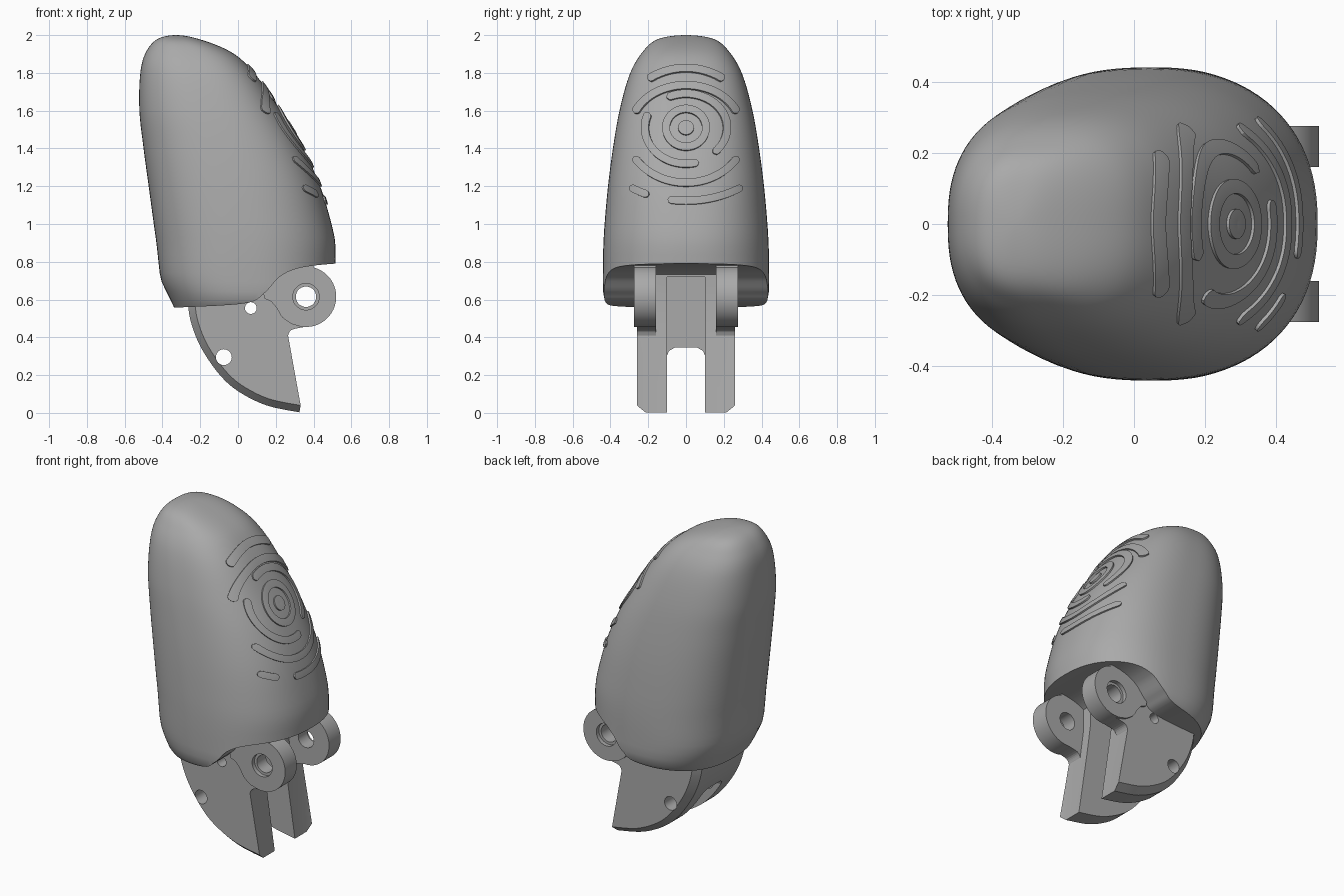
import bpy, bmesh, math
from mathutils import Vector

cube = bpy.data.objects.get("Cube")
if cube:
    bpy.data.objects.remove(cube, do_unlink=True)

GREY = (0.40, 0.40, 0.40, 1)
mat = bpy.data.materials.new("matte grey")
mat.use_nodes = True
mat.diffuse_color = GREY
mat.node_tree.nodes["Principled BSDF"].inputs["Base Color"].default_value = GREY


def make(name, bm, smooth=False):
    bmesh.ops.recalc_face_normals(bm, faces=bm.faces[:])
    mesh = bpy.data.meshes.new(name)
    bm.to_mesh(mesh)
    bm.free()
    ob = bpy.data.objects.new(name, mesh)
    bpy.context.scene.collection.objects.link(ob)
    mesh.materials.append(mat)
    if smooth:
        shade(ob)
    return ob


def select(ob):
    bpy.ops.object.select_all(action='DESELECT')
    ob.select_set(True)
    bpy.context.view_layer.objects.active = ob


def shade(ob):
    select(ob)
    bpy.ops.object.shade_smooth_by_angle(angle=math.radians(28))


def loft(name, layers):
    """Skin matching x-z outlines given as (y, outline)."""
    bm = bmesh.new()
    rings = [[bm.verts.new((x, y, z)) for x, z in outline] for y, outline in layers]
    bm.faces.new(rings[0])
    bm.faces.new(rings[-1])
    n = len(rings[0])
    for a, b in zip(rings, rings[1:]):
        for i in range(n):
            j = (i + 1) % n
            bm.faces.new((a[i], a[j], b[j], b[i]))
    return make(name, bm)


def prism(name, outline, y0, y1):
    return loft(name, [(y0, outline), (y1, outline)])


def inset(path, d):
    """Shift an open path sideways, to the left of its direction."""
    out = []
    for i, p in enumerate(path):
        t = (Vector(path[min(i + 1, len(path) - 1)]) - Vector(path[max(i - 1, 0)])).normalized()
        out.append((p[0] - t.y * d, p[1] + t.x * d))
    return out


def disc(cx, cz, r, start=0, end=360, n=40):
    steps = n if end - start == 360 else n + 1
    angles = [math.radians(start + (end - start) * i / n) for i in range(steps)]
    return [(cx + r * math.cos(a), cz + r * math.sin(a)) for a in angles]


def carve(ob, *cutters):
    for c in cutters:
        c.hide_render = True
        select(ob)
        mod = ob.modifiers.new("cut", 'BOOLEAN')
        mod.operation, mod.solver, mod.object = 'DIFFERENCE', 'EXACT', c
        bpy.ops.object.modifier_apply(modifier=mod.name)
    shade(ob)


def smooth_path(pts, steps=8):
    """Catmull-Rom curve through the points."""
    out = []
    for i in range(len(pts) - 1):
        p = [Vector(pts[min(max(i + k, 0), len(pts) - 1)]) for k in (-1, 0, 1, 2)]
        for s in range(steps):
            t = s / steps
            out.append(tuple(0.5 * (2 * p[1] + (p[2] - p[0]) * t
                       + (2 * p[0] - 5 * p[1] + 4 * p[2] - p[3]) * t * t
                       + (3 * p[1] - p[0] - 3 * p[2] + p[3]) * t ** 3)))
    return out + [tuple(pts[-1])]


# Fingertip sections: height, back x, front x, half width
SECTIONS = [(2, -.33, -.33, 0), (1.98, -.425, -.21, .145), (1.9, -.492, -.02, .238),
            (1.8, -.517, .085, .295), (1.6, -.522, .225, .352), (1.4, -.5, .345, .387),
            (1.2, -.473, .435, .413), (1, -.446, .495, .431), (.9, -.432, .515, .437),
            (.79, -.42, .515, .44), (.71, -.41, .515, .44), (.68, -.398, .515, .44),
            (.6, -.358, .51, .433), (.54, -.33, .5, .395)]
BACK_EXP = 2.5


def front_exp(z):
    return 2.3 + .35 * min(max((z - .9) / .9, 0), 1)


def section(z):
    """Interpolate over the root of depth below the tip, keeping the dome round."""
    s = [math.sqrt(2 - row[0]) for row in SECTIONS]
    u = math.sqrt(max(2 - z, 0))
    k = max(i for i in range(len(s) - 1) if s[i] <= u + 1e-9)
    t, h = (u - s[k]) / (s[k + 1] - s[k]), s[k + 1] - s[k]

    def slope(i, c):
        a, b = max(i - 1, 0), min(i + 1, len(s) - 1)
        return (SECTIONS[b][c] - SECTIONS[a][c]) / (s[b] - s[a]) * h
    return [(2 * t**3 - 3 * t * t + 1) * SECTIONS[k][c] + (3 * t * t - 2 * t**3) * SECTIONS[k + 1][c]
            + (t**3 - 2 * t * t + t) * slope(k, c) + (t**3 - t * t) * slope(k + 1, c)
            for c in (1, 2, 3)]


def skin(y, z):
    back, front, half = section(z)
    e = front_exp(z)
    rest = max(0, 1 - (abs(y) / half) ** e)
    return (back + front) / 2 + (front - back) / 2 * rest ** (1 / e)


# Fingertip shell
bm = bmesh.new()
N, ROWS, depth = 96, 56, math.sqrt(2 - SECTIONS[-1][0])
tip = bm.verts.new((-.33, 0, 2))
prev = None
for r in range(1, ROWS + 1):
    z = 2 - (depth * r / ROWS) ** 2
    back, front, half = section(z)
    ring = []
    for i in range(N):
        a = 2 * math.pi * i / N
        c, s = math.cos(a), math.sin(a)
        e = 2 / (front_exp(z) if c > 0 else BACK_EXP)
        ring.append(bm.verts.new((
            (back + front) / 2 + (front - back) / 2 * math.copysign(abs(c) ** e, c),
            half * math.copysign(abs(s) ** e, s), z)))
    for i in range(N):
        j = (i + 1) % N
        bm.faces.new((prev[i], prev[j], ring[j], ring[i]) if prev else (tip, ring[j], ring[i]))
    prev = ring
bm.faces.new(prev)
fingertip = make("fingertip", bm)

# Curved underside with the raised hinge scoop, and the central channel
scoop = smooth_path([(-.5, .55), (-.335, .557), (.035, .58), (.14, .635),
                     (.22, .72), (.325, .767), (.51, .79), (.7, .795)])
box = lambda x0, x1, z0, z1: [(x0, z0), (x1, z0), (x1, z1), (x0, z1)]
channel = prism("channel_cutter", box(0, .42, .2, .72), -.1, .1)
cutters = [prism("scoop_cutter", scoop + [(.7, .3), (-.5, .3)], -.7, .7), channel]
carve(fingertip, *cutters)

# Hinge core: two chamfered prongs joined by a web at the back
curve = smooth_path([(-.26, .64), (-.262, .55), (-.24, .45), (-.19, .335), (-.1, .205),
                     (0, .115), (.15, .04), (.325, .003)], 5)
top = [(.265, .41), (.24, .6), (.24, .75), (-.2, .75)]
full, trimmed = curve + top, inset(curve, .037) + top
core = loft("hinge_prongs", [(-.26, trimmed), (-.215, full), (.215, full), (.26, trimmed)])
slot = prism("slot_cutter", box(-.6, .6, -.2, .305), -.1, .1)
arch = prism("arch_cutter", box(-.6, .6, .3, .345), -.06, .06)
corners = loft("corner_cutter", [(y, box(-.6, .6, .3, z)) for y, z in
               ((-.1, .305), (-.09, .328), (-.06, .345), (.06, .345), (.09, .328), (.1, .305))])
pins = [prism("pin_cutter", disc(x, z, r), -.5, .5)
        for x, z, r in ((-.075, .295, .042), (.068, .555, .031))]
bpy.data.objects.remove(arch, do_unlink=True)
carve(core, channel, slot, corners, *pins)
cutters += [slot, corners] + pins

# Hinge lugs with a stepped pivot hole and a neck flowing into the prong
neck = [(.4, .79), (.2, .78), (.13, .66), (.14, .605)]
neck += smooth_path([(.175, .59), (.205, .555), (.235, .505), (.285, .47)], 4)
for side, label in ((1, "left"), (-1, "right")):
    lug = prism(label + "_hinge_lug", disc(.36, .615, .16, -108, 75) + neck,
                side * .16, side * .275)
    bore = prism("bore_cutter", disc(.36, .615, .054), -.5, .5)
    step = prism("step_cutter", disc(.36, .615, .07), side * .25, side * .4)
    carve(lug, bore, step)
    cutters += [bore, step]

    # Fillet under the lug
    prism(label + "_lug_fillet", smooth_path([(.265, .41), (.285, .44), (.36, .456)], 5)
          + [(.3, .52), (.24, .55)], side * .16, side * .26)

for c in cutters:
    bpy.data.objects.remove(c, do_unlink=True)


def ridge(name, ry, rz, a0, a1, w=.02):
    """Raised round-ended band following an elliptical arc on the pad."""
    closed = a1 - a0 == 360
    n = 64
    length = math.radians(abs(a1 - a0)) * (ry + rz) / 2
    bm = bmesh.new()
    rows = []
    for i in range(n if closed else n + 1):
        a = math.radians(a0 + (a1 - a0) * i / n)
        d = min(i, n - i) / n * length
        hw = w if closed else w * math.sqrt(max(.03, 1 - max(0, 1 - d / w) ** 2))
        side = Vector((math.cos(a) / ry, math.sin(a) / rz)).normalized()
        row = []
        for k, lift in ((-1, -.01), (-1, .009), (0, .01), (1, .009), (1, -.01)):
            y = ry * math.cos(a) + side.x * hw * k
            z = 1.507 + rz * math.sin(a) + side.y * hw * k
            h = .005
            normal = Vector((2 * h, skin(y - h, z) - skin(y + h, z),
                             skin(y, z - h) - skin(y, z + h))).normalized()
            row.append(bm.verts.new(Vector((skin(y, z), y, z)) + normal * lift))
        rows.append(row)
    for i in range(n):
        p, q = rows[i], rows[(i + 1) % len(rows)]
        for k in range(5):
            m = (k + 1) % 5
            bm.faces.new((p[k], p[m], q[m], q[k]))
    if not closed:
        bm.faces.new(rows[0])
        bm.faces.new(rows[-1])
    make(name, bm, True)


# Fingerprint ridges on the pad
ridge("print_dot", .022, .018, 0, 360, .0195)
ridge("print_inner_ring", .105, .1, 0, 360)
ridge("print_left_arc", .215, .19, 155, 288)
ridge("print_right_arc", .215, .18, -48, 118)
ridge("print_upper_arc", .285, .225, 20, 160)
ridge("print_lower_arc", .32, .29, 212, 328)
ridge("print_top_arc", .34, .315, 54, 126)
ridge("print_base_arc", .5, .385, 259, 306)
ridge("print_base_dash", .5, .385, 234, 247)
